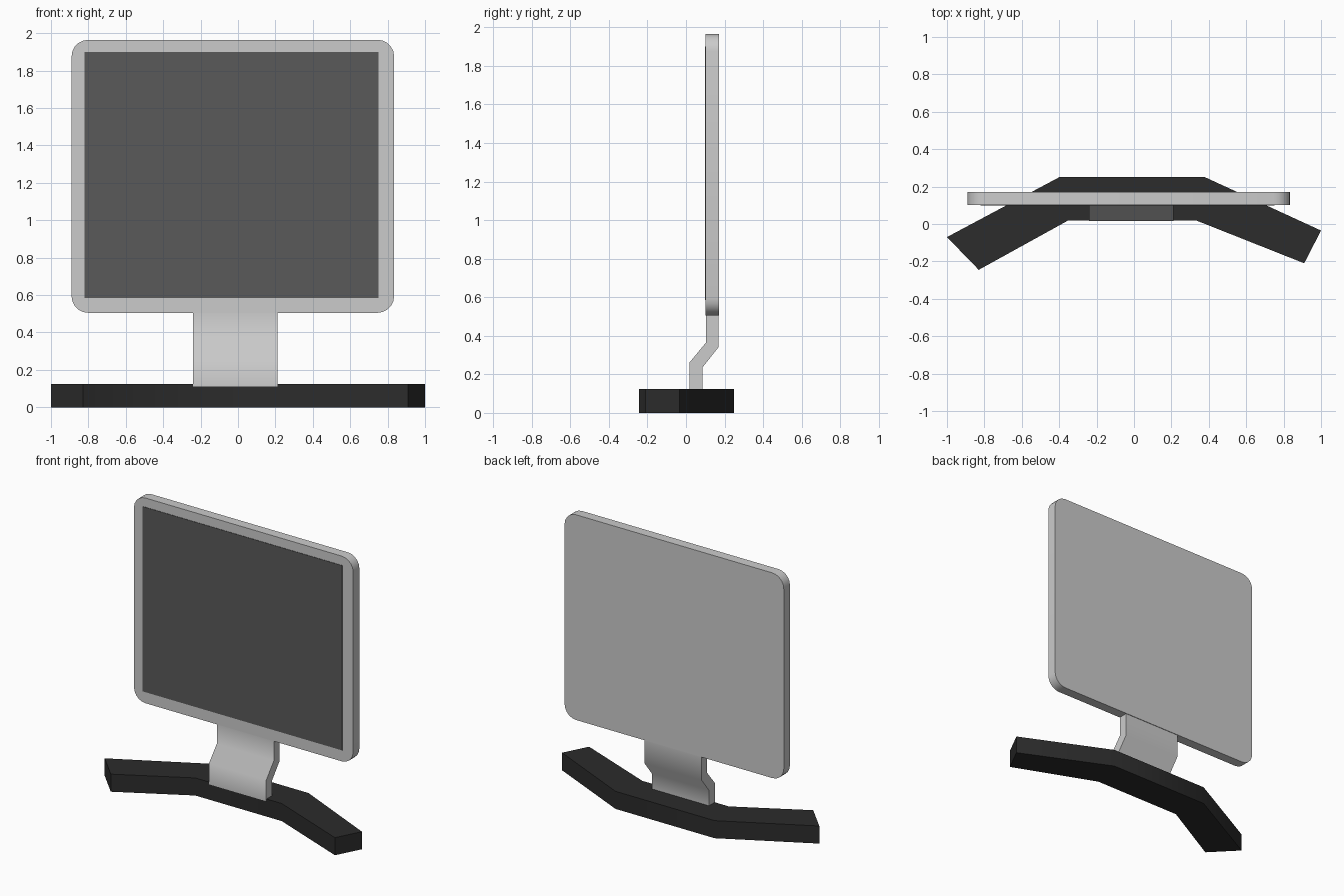
import bpy, bmesh, math
from mathutils import Vector

if "Cube" in bpy.data.objects:
    bpy.data.objects.remove(bpy.data.objects["Cube"])


def prism(name, points, depth, colour=None, angle=60):
    """Extrude a closed 3D outline along a vector."""
    bm = bmesh.new()
    face = bm.faces.new([bm.verts.new(p) for p in points])
    top = bmesh.ops.extrude_face_region(bm, geom=[face])["geom"]
    bmesh.ops.translate(bm, vec=Vector(depth),
                        verts=[g for g in top if isinstance(g, bmesh.types.BMVert)])
    bmesh.ops.recalc_face_normals(bm, faces=bm.faces)
    me = bpy.data.meshes.new(name)
    bm.to_mesh(me)
    bm.free()
    ob = bpy.data.objects.new(name, me)
    bpy.context.collection.objects.link(ob)
    if colour:
        mat = bpy.data.materials.new(name + "_colour")
        mat.diffuse_color = (*colour, 1)
        mat.use_nodes = True
        mat.node_tree.nodes["Principled BSDF"].inputs["Base Color"].default_value = mat.diffuse_color
        me.materials.append(mat)
    bpy.ops.object.select_all(action='DESELECT')
    ob.select_set(True)
    bpy.context.view_layer.objects.active = ob
    bpy.ops.object.shade_smooth_by_angle(angle=math.radians(angle))
    return ob


def rounded_rect(x0, x1, z0, z1, r, steps):
    """Outline in x, z with rounded corners."""
    pts = []
    corners = [(x1 - r, z1 - r), (x0 + r, z1 - r), (x0 + r, z0 + r), (x1 - r, z0 + r)]
    for i, (cx, cz) in enumerate(corners):
        for s in range(steps + 1):
            a = math.pi / 2 * (i + s / steps)
            pts.append((cx + r * math.cos(a), cz + r * math.sin(a)))
    return pts


# Curved foot: a bent bar with splayed arms
foot = [(-1, -0.07), (-0.83, -0.245), (-0.35, 0.02), (0.33, 0.02),
        (0.91, -0.21), (1, -0.035), (0.38, 0.25), (-0.40, 0.25)]
prism("base", [(x, y, 0) for x, y in foot], (0, 0, 0.125), (0.025, 0.025, 0.025))

# Stepped neck, a bent plate running up into the monitor
neck = [(0.017, 0.11), (0.085, 0.11), (0.085, 0.235), (0.168, 0.34),
        (0.168, 0.52), (0.104, 0.52), (0.104, 0.365), (0.017, 0.26)]
prism("neck", [(-0.24, y, z) for y, z in neck], (0.45, 0, 0))

# Monitor housing with rounded corners
housing = rounded_rect(-0.89, 0.835, 0.505, 1.965, 0.09, 5)
prism("monitor_frame", [(x, 0.102, z) for x, z in housing], (0, 0.07, 0))

# Dark display panel
panel = [(-0.82, 0.585), (0.75, 0.585), (0.75, 1.90), (-0.82, 1.90)]
prism("screen", [(x, 0.099, z) for x, z in panel], (0, 0.02, 0), (0.1, 0.1, 0.1))
